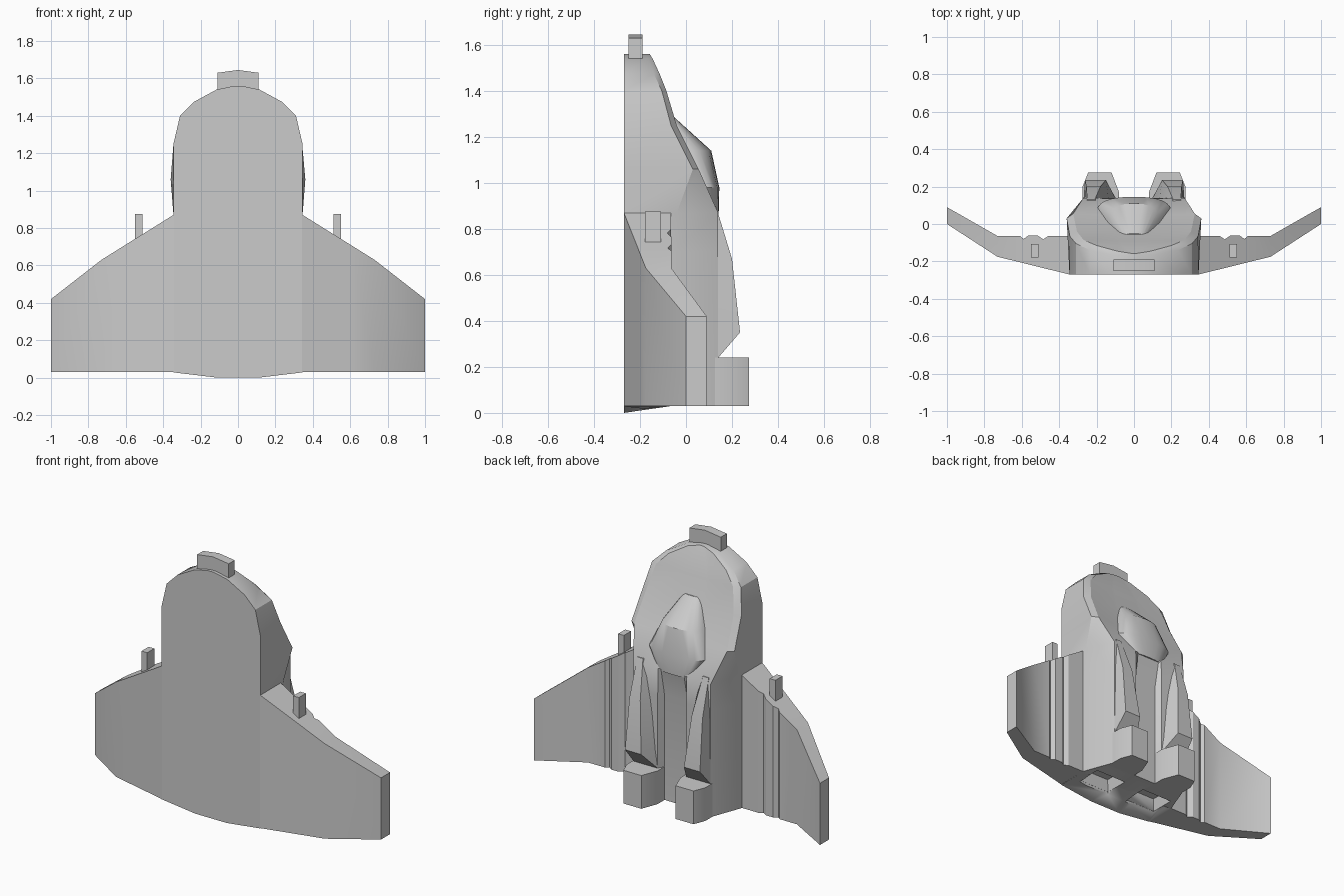
import bpy, bmesh, math

if "Cube" in bpy.data.objects:
    bpy.data.objects.remove(bpy.data.objects["Cube"])


def loft(name, rings, angle=30):
    """Skin a list of equal-length closed rings and cap both ends."""
    bm = bmesh.new()
    rows = [[bm.verts.new(p) for p in r] for r in rings]
    n = len(rows[0])
    for a, b in zip(rows, rows[1:]):
        for i in range(n):
            j = (i + 1) % n
            bm.faces.new((a[i], a[j], b[j], b[i]))
    bm.faces.new(rows[0][::-1])
    bm.faces.new(rows[-1])
    bmesh.ops.recalc_face_normals(bm, faces=bm.faces)
    me = bpy.data.meshes.new(name)
    bm.to_mesh(me)
    bm.free()
    ob = bpy.data.objects.new(name, me)
    bpy.context.collection.objects.link(ob)
    bpy.ops.object.select_all(action='DESELECT')
    ob.select_set(True)
    bpy.context.view_layer.objects.active = ob
    bpy.ops.object.shade_smooth_by_angle(angle=math.radians(angle))
    return ob


def box(name, x0, x1, y0, y1, z0, z1):
    return loft(name, [[(x0, y0, z), (x1, y0, z), (x1, y1, z), (x0, y1, z)]
                       for z in (z0, z1)])


# Hull: z, belly half width, side (x, y), dorsal rim (x, y), centre y
hull_rows = [
    (0.03, 0.345, 0.345, -0.06, 0.27, 0.14, 0.10),
    (0.70, 0.345, 0.345, -0.06, 0.27, 0.14, 0.10),
    (0.87, 0.345, 0.345, -0.04, 0.27, 0.14, 0.135),
    (1.06, 0.345, 0.360, 0.03, 0.325, 0.055, 0.045),
    (1.25, 0.345, 0.343, -0.065, 0.305, -0.04, -0.045),
    (1.40, 0.31, 0.31, -0.105, 0.27, -0.085, -0.09),
    (1.475, 0.235, 0.235, -0.14, 0.20, -0.115, -0.12),
    (1.54, 0.115, 0.115, -0.165, 0.09, -0.145, -0.147),
    (1.56, 0.02, 0.02, -0.17, 0.015, -0.157, -0.157)]
rings = []
for z, w, sx, sy, rx, ry, cy in hull_rows:
    half = [(w, -0.27), (sx, sy), (rx, ry), (rx * 0.37, (ry if z < 0.8 else cy)), (rx * 0.3, cy)]
    rings.append([(x, y, z) for x, y in half] + [(-x, y, z) for x, y in half[::-1]])
hull = loft("hull", rings)

# Sloping lip under the belly
lip = loft("belly_lip", [[(x, -0.27, 0.03), (x, -0.27, z), (x, -0.07, 0.029)]
                         for x, z in ((-0.345, 0.028), (-0.11, 0), (0.11, 0), (0.345, 0.028))])

# Canopy: z, half width, base y, crown y, swept as half ellipses
rings = []
for z, w, y0, y1 in ((1.285, 0.06, -0.09, -0.05), (1.14, 0.14, -0.04, 0.11),
                     (0.98, 0.20, 0.04, 0.145), (0.86, 0.12, 0.09, 0.142)):
    ring = []
    for i in range(13):
        c, s = math.cos(math.pi * i / 12), math.sin(math.pi * i / 12)
        ring.append((math.copysign(w * abs(c) ** 0.8, c), y0 + (y1 - y0) * abs(s) ** 0.6, z))
    rings.append(ring)
loft("canopy", rings)

# Nose tab with arched top
loft("nose_tab", [[(x, -0.25, 1.53), (x, -0.19, 1.53), (x, -0.19, z), (x, -0.25, z)]
                  for x, z in ((-0.11, 1.63), (0, 1.645), (0.11, 1.63))])


def belly_y(x):
    return -0.27 + (x - 0.345) * 0.247 if x < 0.73 else -0.175 + (x - 0.73) * 0.648


def wing_top(x):
    return 0.87 - (x - 0.345) * 0.623 if x < 0.73 else 0.63 - (x - 0.73) * 0.778


for s, side in ((1, "right"), (-1, "left")):
    # Wing with two panel grooves, lofted outward: x, upper surface y
    stations = ((0.343, -0.065), (0.46, -0.065), (0.485, -0.082), (0.515, -0.062), (0.565, -0.062),
                (0.59, -0.08), (0.61, -0.064), (0.73, -0.064), (1.0, 0.09))
    loft(side + "_wing", [[(s * x, belly_y(x), 0.03), (s * x, y, 0.03),
                           (s * x, y, wing_top(x)), (s * x, belly_y(x), wing_top(x))]
                          for x, y in stations])
    # Wing gun
    box(side + "_gun", s * 0.51, s * 0.55, -0.178, -0.108, 0.72, 0.875)
    # Tapered dorsal boom: z, outer base, outer top, inner top, inner base x, crown y
    loft(side + "_boom", [[(s * a, 0.10, z), (s * b, y, z), (s * c, y, z), (s * d, 0.09, z)]
                          for z, a, b, c, d, y in ((0.24, 0.272, 0.268, 0.10, 0.09, 0.14),
                                                   (0.35, 0.272, 0.262, 0.15, 0.10, 0.235),
                                                   (0.67, 0.27, 0.255, 0.18, 0.13, 0.20),
                                                   (0.90, 0.255, 0.25, 0.21, 0.18, 0.13))])
    # Engine block
    block = ((0.08, 0.09), (0.08, 0.17), (0.12, 0.275), (0.245, 0.275), (0.275, 0.20), (0.275, 0.09))
    loft(side + "_engine", [[(s * x, y, z) for x, y in block] for z in (0.03, 0.24)])
    # Exhaust recess in the underside
    cut = loft(side + "_exhaust_cutter",
               [[(s * (0.18 + i * w), -0.08 + j * d, z)
                 for i, j in ((-1, -1), (1, -1), (1, 1), (-1, 1))]
                for w, d, z in ((0.13, 0.10, -0.05), (0.09, 0.06, 0.10))])
    cut.hide_render = True
    cut.hide_set(True)
    for ob in (hull, lip):
        mod = ob.modifiers.new(side + "_exhaust", 'BOOLEAN')
        mod.operation, mod.object, mod.solver = 'DIFFERENCE', cut, 'EXACT'
